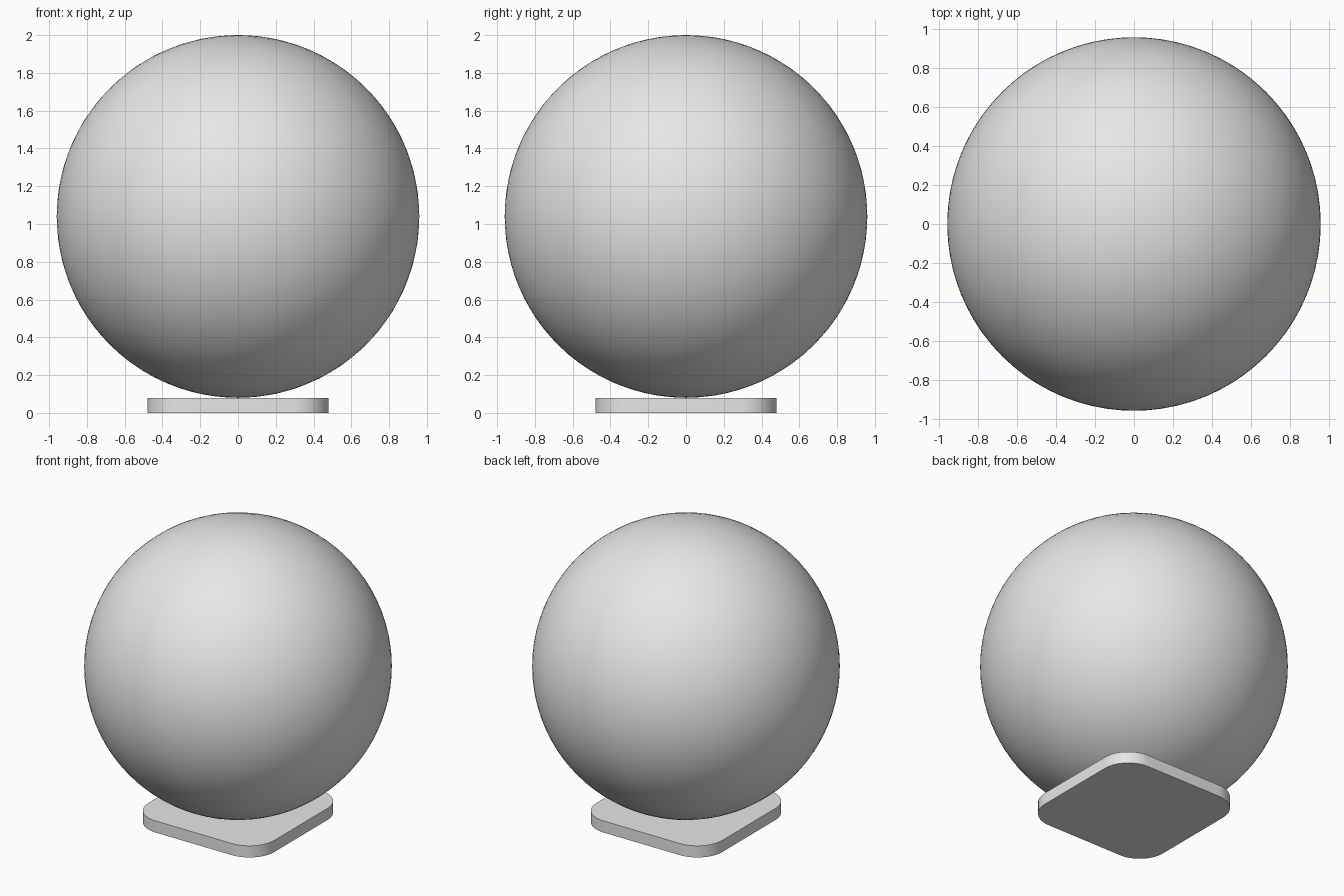
import bpy
import bmesh
import math

if "Cube" in bpy.data.objects:
    bpy.data.objects.remove(bpy.data.objects["Cube"])

RADIUS = 0.96        # ball
PLATE_HALF = 0.48    # half width of the square stand
PLATE_H = 0.08       # stand height, the ball rests on it
CORNER = 0.19        # rounded corner radius
STEPS = 12           # segments per rounded corner

grey = bpy.data.materials.new("light_grey")
grey.diffuse_color = (0.8, 0.8, 0.8, 1.0)
grey.use_nodes = True
grey.node_tree.nodes["Principled BSDF"].inputs["Base Color"].default_value = grey.diffuse_color


def smooth(obj, degrees):
    bpy.ops.object.select_all(action='DESELECT')
    obj.select_set(True)
    bpy.context.view_layer.objects.active = obj
    bpy.ops.object.shade_smooth_by_angle(angle=math.radians(degrees))


# Ball resting on the stand
bpy.ops.mesh.primitive_ico_sphere_add(
    subdivisions=5, radius=RADIUS, location=(0, 0, PLATE_H + RADIUS))
ball = bpy.context.object
ball.name = "ball"
ball.data.materials.append(grey)
smooth(ball, 40)

# Stand: rounded square outline, extruded upwards
bm = bmesh.new()
outline = []
c = PLATE_HALF - CORNER
for k, (sx, sy) in enumerate([(1, 1), (-1, 1), (-1, -1), (1, -1)]):
    for i in range(STEPS + 1):
        a = math.pi / 2 * (k + i / STEPS)
        outline.append(bm.verts.new(
            (sx * c + CORNER * math.cos(a), sy * c + CORNER * math.sin(a), 0)))
bottom = bm.faces.new(outline)
top = bmesh.ops.extrude_face_region(bm, geom=[bottom], use_keep_orig=True)
bmesh.ops.translate(bm, vec=(0, 0, PLATE_H),
                    verts=[g for g in top["geom"] if isinstance(g, bmesh.types.BMVert)])
bmesh.ops.recalc_face_normals(bm, faces=bm.faces)
mesh = bpy.data.meshes.new("stand_plate")
bm.to_mesh(mesh)
bm.free()
stand = bpy.data.objects.new("stand_plate", mesh)
bpy.context.collection.objects.link(stand)
mesh.materials.append(grey)
smooth(stand, 40)
